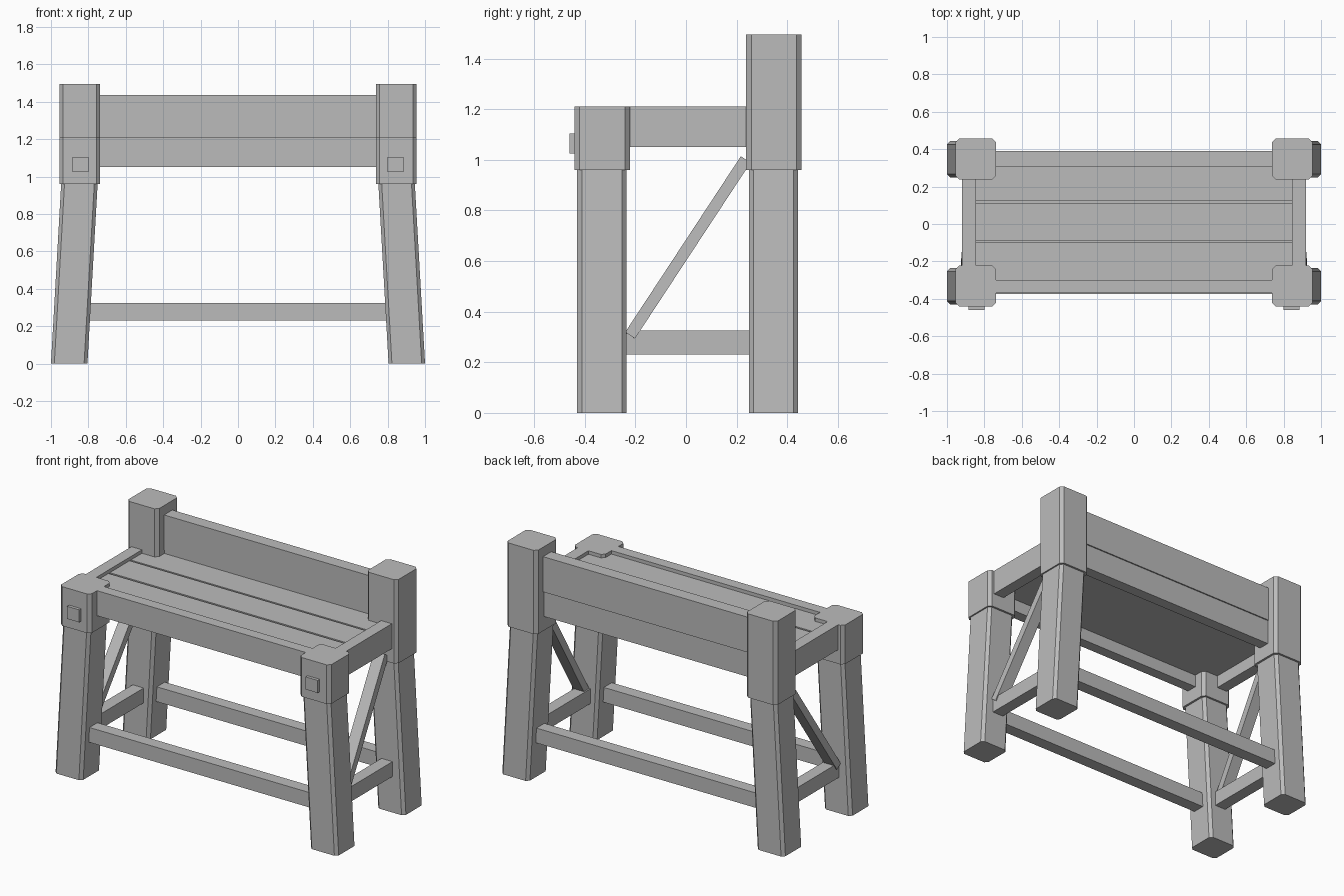
import bpy
import bmesh
from mathutils import Vector, Matrix

cube = bpy.data.objects.get("Cube")
if cube:
    bpy.data.objects.remove(cube, do_unlink=True)

GREY = (0.5, 0.5, 0.5, 1)
wood = bpy.data.materials.new("grey_wood")
wood.use_nodes = True
wood.diffuse_color = GREY
wood.node_tree.nodes["Principled BSDF"].inputs["Base Color"].default_value = GREY


def box(name, x, y, z, chamfer=0.0, lean=0.0):
    """Box from (min, max) ranges; chamfers upright edges, shifts the foot by lean."""
    bm = bmesh.new()
    bmesh.ops.create_cube(bm, size=1)
    for v in bm.verts:
        v.co = [r[0] if c < 0 else r[1] for c, r in zip(v.co, (x, y, z))]
    if chamfer:
        upright = [e for e in bm.edges
                   if abs(e.verts[0].co.z - e.verts[1].co.z) > 0.01]
        bmesh.ops.bevel(bm, geom=upright, offset=chamfer, segments=1, affect='EDGES')
    for v in bm.verts:
        if v.co.z < (z[0] + z[1]) / 2:
            v.co.x += lean
    return finish(name, bm)


def finish(name, bm):
    bmesh.ops.recalc_face_normals(bm, faces=bm.faces[:])
    mesh = bpy.data.meshes.new(name)
    bm.to_mesh(mesh)
    bm.free()
    mesh.materials.append(wood)
    obj = bpy.data.objects.new(name, mesh)
    bpy.context.collection.objects.link(obj)
    return obj


def brace(name, start, end, width, depth):
    """Square bar between two points."""
    a, b = Vector(start), Vector(end)
    along = (b - a).normalized()
    across = Vector((0, along.z, -along.y)).normalized()
    side = along.cross(across)
    bm = bmesh.new()
    bmesh.ops.create_cube(bm, size=1)
    frame = Matrix((side * width, across * depth, b - a)).transposed()
    for v in bm.verts:
        v.co = frame @ v.co + (a + b) / 2
    return finish(name, bm)


def span(lo, hi, s):
    return tuple(sorted((lo * s, hi * s)))


# Posts, legs and end frames, mirrored left and right
for s, side in ((1, "left"), (-1, "right")):
    for row, y0, top in (("front", -0.44, 1.21), ("back", 0.238, 1.495)):
        box(f"{side}_{row}_post", span(0.737, 0.955, s), (y0, y0 + 0.218),
            (0.96, top), chamfer=0.02)
        box(f"{side}_{row}_leg", span(0.75, 0.945, s), (y0 + 0.01, y0 + 0.205),
            (0, 0.97), chamfer=0.018, lean=0.055 * s)
    box(f"{side}_peg", span(0.8, 0.885, s), (-0.46, -0.43), (1.025, 1.105))
    box(f"{side}_seat_rail", span(0.845, 0.92, s), (-0.23, 0.25), (1.05, 1.21))
    box(f"{side}_stretcher", span(0.84, 0.918, s), (-0.25, 0.26), (0.23, 0.325))
    brace(f"{side}_brace", (0.888 * s, -0.222, 0.305), (0.848 * s, 0.235, 1.0),
          0.075, 0.046)

# Long rails between the posts
box("front_rail", (-0.75, 0.75), (-0.37, -0.3), (1.05, 1.21))
box("back_rail", (-0.75, 0.75), (0.31, 0.382), (1.05, 1.22))
box("backrest", (-0.75, 0.75), (0.307, 0.39), (1.21, 1.435))
for row, y in (("front", -0.335), ("back", 0.345)):
    box(f"{row}_stretcher", (-0.82, 0.82), (y - 0.04, y + 0.04), (0.23, 0.325))

# Seat planks over a thin base
box("seat_base", (-0.85, 0.85), (-0.31, 0.32), (1.13, 1.172))
for i, y in enumerate(((-0.305, -0.1), (-0.087, 0.113), (0.125, 0.315))):
    box(f"seat_plank_{i + 1}", (-0.85, 0.85), y, (1.165, 1.188))
